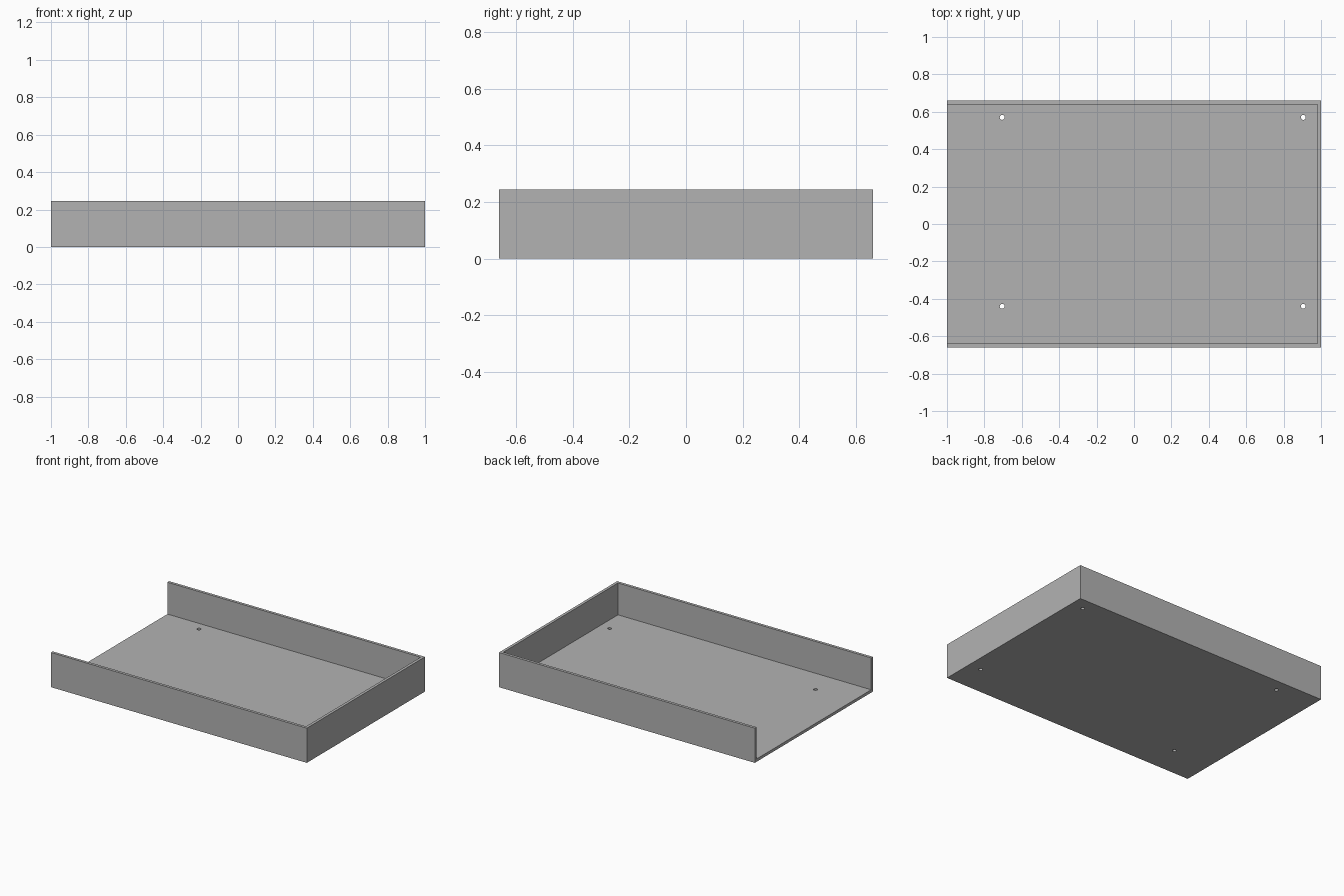
import bpy
from mathutils import Vector

cube = bpy.data.objects.get("Cube")
if cube:
    bpy.data.objects.remove(cube, do_unlink=True)

HALF_X, HALF_Y, HEIGHT = 1.0, 0.66, 0.245
WALL = 0.02
HOLE_RADIUS = 0.013

grey = bpy.data.materials.new("plain grey")
grey.use_nodes = True
colour = (0.45, 0.45, 0.45, 1)
grey.diffuse_color = colour
grey.node_tree.nodes["Principled BSDF"].inputs["Base Color"].default_value = colour


def box(name, low, high):
    low, high = Vector(low), Vector(high)
    bpy.ops.mesh.primitive_cube_add(size=1, location=(low + high) / 2)
    obj = bpy.context.object
    obj.name = name
    obj.scale = high - low
    bpy.ops.object.transform_apply(location=True, rotation=False, scale=True)
    obj.data.materials.append(grey)
    return obj


def cut(target, cutter):
    cutter.hide_render = True
    mod = target.modifiers.new("cut", 'BOOLEAN')
    mod.operation = 'DIFFERENCE'
    mod.solver = 'EXACT'
    mod.object = cutter
    bpy.context.view_layer.objects.active = target
    bpy.ops.object.modifier_apply(modifier=mod.name)
    bpy.data.objects.remove(cutter, do_unlink=True)


# Tray body, hollowed from above and open at the -x end
tray = box("tray", (-HALF_X, -HALF_Y, 0), (HALF_X, HALF_Y, HEIGHT))
cavity = box("cavity_cutter", (-HALF_X - 1, -HALF_Y + WALL, WALL),
             (HALF_X - WALL, HALF_Y - WALL, HEIGHT + 1))
cut(tray, cavity)

# Four screw holes through the floor
for x in (-0.705, 0.905):
    for y in (-0.44, 0.57):
        bpy.ops.mesh.primitive_cylinder_add(vertices=24, radius=HOLE_RADIUS,
                                            depth=0.1, location=(x, y, 0.01))
        drill = bpy.context.object
        drill.name = "hole_cutter"
        drill.data.materials.append(grey)
        cut(tray, drill)
